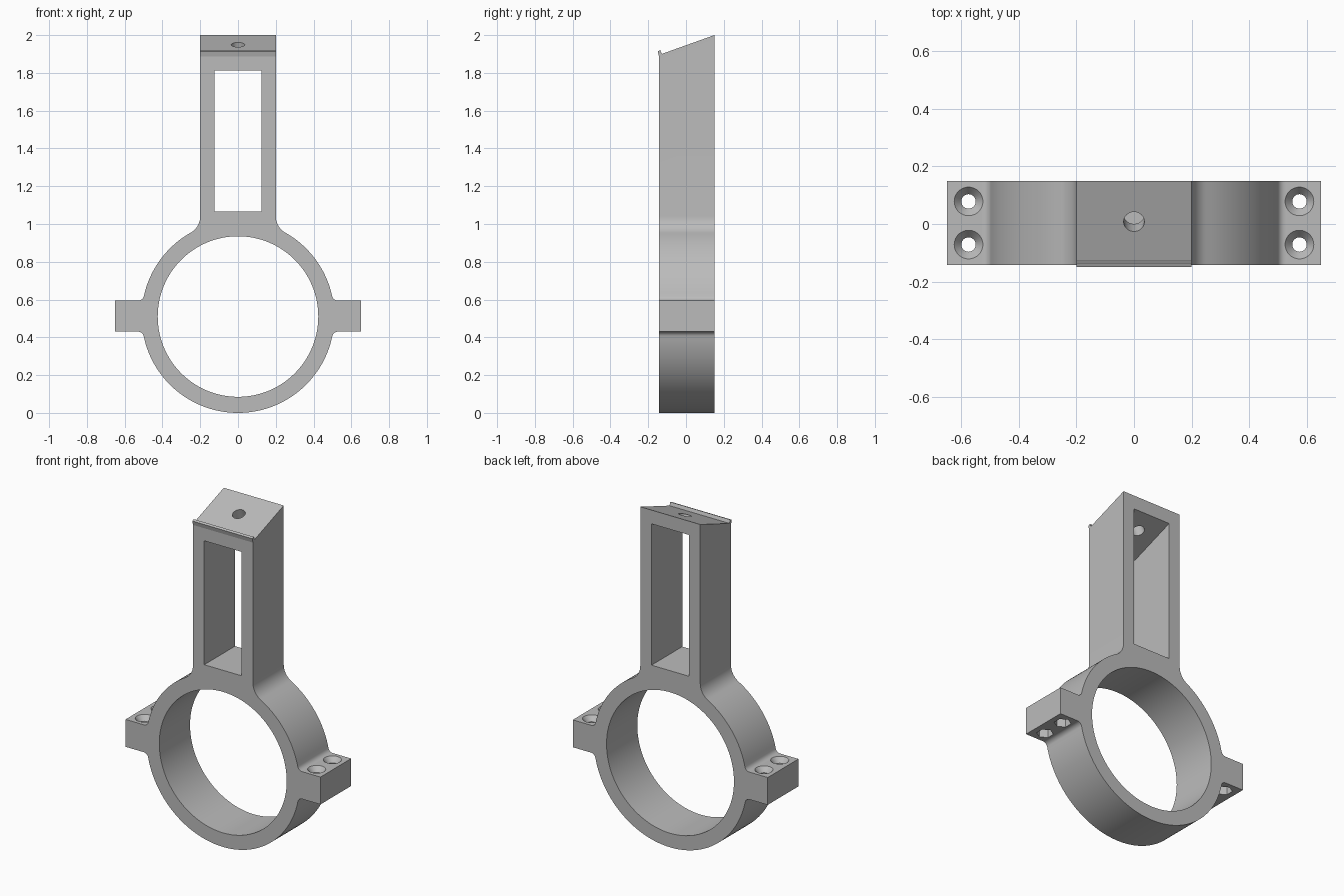
import bpy, bmesh, math
from mathutils import Vector, Matrix

if "Cube" in bpy.data.objects:
    bpy.data.objects.remove(bpy.data.objects["Cube"])

grey = bpy.data.materials.new("grey metal")
grey.use_nodes = True
grey.diffuse_color = (0.5, 0.5, 0.5, 1)
grey.node_tree.nodes["Principled BSDF"].inputs["Base Color"].default_value = (0.5, 0.5, 0.5, 1)

FRONT, BACK = -0.143, 0.15
MID = (FRONT + BACK) / 2
RING_Z, OUTER, INNER = 0.51, 0.51, 0.425
COL, EAR_X, EAR_TOP, EAR_LOW = 0.2, 0.65, 0.595, 0.43
SLOPE = 0.358


def top_z(y):
    return 2 + (y - BACK) * SLOPE


def make(name, bm):
    bmesh.ops.recalc_face_normals(bm, faces=bm.faces)
    mesh = bpy.data.meshes.new(name)
    bm.to_mesh(mesh)
    bm.free()
    mesh.materials.append(grey)
    obj = bpy.data.objects.new(name, mesh)
    bpy.context.collection.objects.link(obj)
    return obj


def prism(name, points, shift):
    bm = bmesh.new()
    face = bm.faces.new([bm.verts.new(p) for p in points])
    ext = bmesh.ops.extrude_face_region(bm, geom=[face])
    moved = [v for v in ext["geom"] if isinstance(v, bmesh.types.BMVert)]
    bmesh.ops.translate(bm, verts=moved, vec=shift)
    return make(name, bm)


def cylinder(name, centre, direction, depth, r1, r2=None, sides=48):
    bm = bmesh.new()
    turn = Vector((0, 0, 1)).rotation_difference(Vector(direction)).to_matrix().to_4x4()
    bmesh.ops.create_cone(bm, cap_ends=True, segments=sides, radius1=r1,
                          radius2=r1 if r2 is None else r2, depth=depth,
                          matrix=Matrix.Translation(centre) @ turn)
    return make(name, bm)


def cut(target, tool):
    mod = target.modifiers.new("cut", "BOOLEAN")
    mod.operation, mod.solver, mod.object = "DIFFERENCE", "EXACT", tool
    bpy.context.view_layer.objects.active = target
    bpy.ops.object.modifier_apply(modifier=mod.name)
    bpy.data.objects.remove(tool)


def arc(cx, cz, r, a, b, n):
    return [(cx + r * math.cos(a + (b - a) * i / n), cz + r * math.sin(a + (b - a) * i / n))
            for i in range(n + 1)]


# Right half of the outline, from the bottom of the ring up to the column top
small, large = 0.03, 0.1
up = math.asin((EAR_TOP + small - RING_Z) / (OUTER + small))
low = math.asin((EAR_LOW - small - RING_Z) / (OUTER + small))
neck = math.acos((COL + large) / (OUTER + large))


def fillet(radius, angle):
    d = OUTER + radius
    return d * math.cos(angle), RING_Z + d * math.sin(angle), radius


half = arc(0, RING_Z, OUTER, -math.pi / 2, low, 32)
half += arc(*fillet(small, low), low + math.pi, math.pi / 2, 6)[1:]
half += [(EAR_X, EAR_LOW), (EAR_X, EAR_TOP)]
half += arc(*fillet(small, up), -math.pi / 2, up - math.pi, 6)
half += arc(0, RING_Z, OUTER, up, neck, 20)[1:]
half += arc(*fillet(large, neck), neck + math.pi, math.pi, 10)[1:]
half += [(COL, 2)]
outline = half + [(-x, z) for x, z in reversed(half) if x > 1e-6]

# Clamp body with sloped column top
body = prism("clamp_bracket", [(x, FRONT, z) for x, z in outline], (0, BACK - FRONT, 0))
for v in body.data.vertices:
    if v.co.z > 1.9:
        v.co.z = top_z(v.co.y)

# Ring bore
cut(body, cylinder("bore_cutter", (0, 0, RING_Z), (0, 1, 0), 0.6, INNER, sides=128))

# Column window with its ceiling parallel to the sloped top
ceiling = -0.083
window = [(-0.125, y, z) for y, z in ((-0.3, 1.065), (0.3, 1.065),
          (0.3, top_z(0.3) + ceiling), (-0.3, top_z(-0.3) + ceiling))]
cut(body, prism("window_cutter", window, (0.25, 0, 0)))

# Screw hole square to the sloped top
cut(body, cylinder("top_hole_cutter", (0, 0.008, top_z(0.008)), (0, -SLOPE, 1), 0.3, 0.036))

# Countersunk ear holes with hexagonal nut pockets below
for x in (-0.575, 0.575):
    for y in (MID - 0.075, MID + 0.075):
        cut(body, cylinder("hole_cutter", (x, y, 0.51), (0, 0, 1), 0.4, 0.025))
        cut(body, cylinder("sink_cutter", (x, y, EAR_TOP - 0.01), (0, 0, 1), 0.04, 0.025, 0.058))
        cut(body, cylinder("nut_cutter", (x, y, EAR_LOW), (0, 0, 1), 0.1, 0.047, sides=6))

# Small lip along the front of the sloped top
lip_side = [(-0.143, 1.888), (-0.15, 1.914), (-0.136, 1.92), (-0.127, 1.898)]
lip = prism("front_lip", [(-COL, y, z) for y, z in lip_side], (2 * COL, 0, 0))

# Smooth curved walls and keep edges crisp
bpy.ops.object.select_all(action="DESELECT")
body.select_set(True)
bpy.context.view_layer.objects.active = body
bpy.ops.object.shade_smooth_by_angle(angle=math.radians(30))
